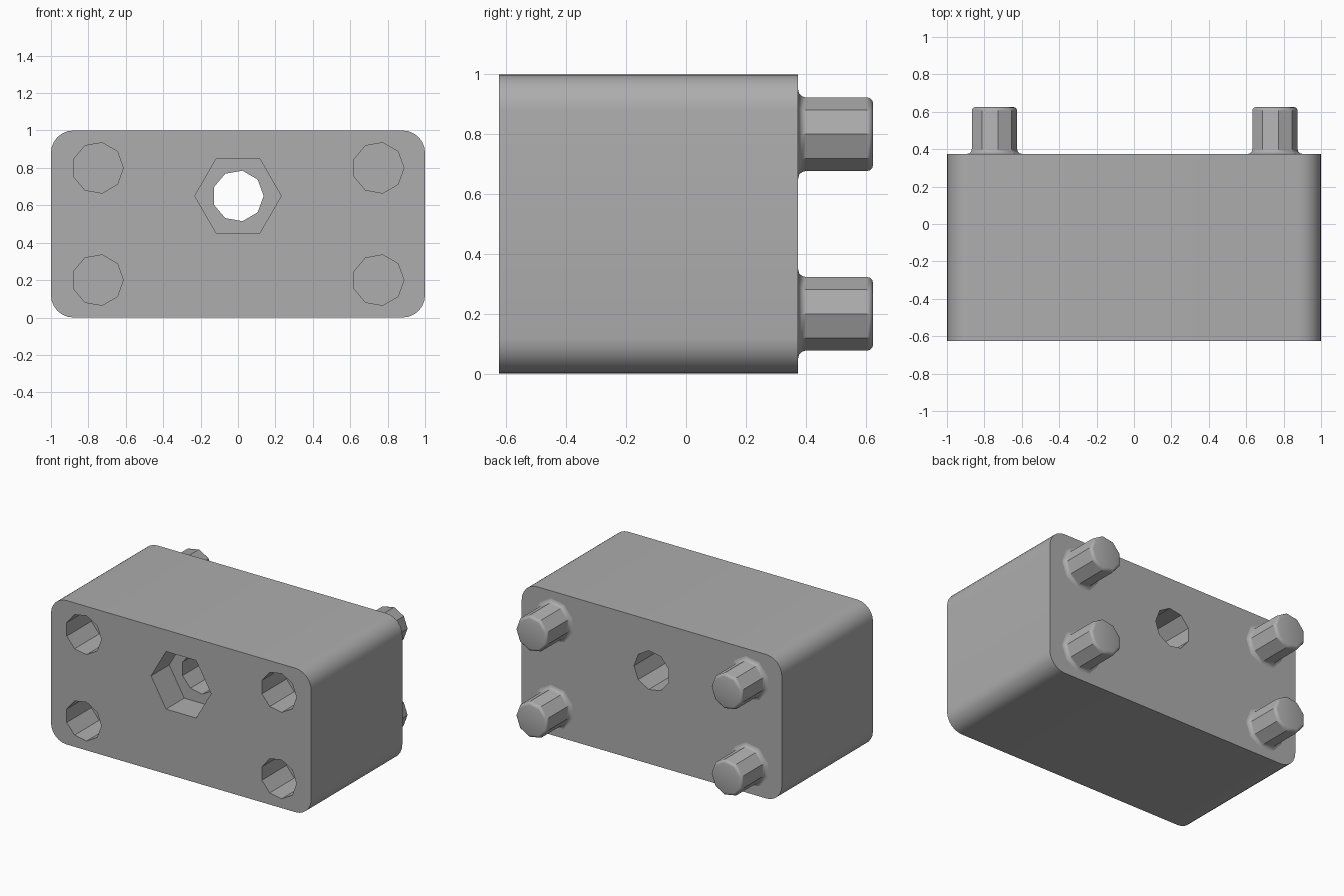
import bpy, bmesh, math
from mathutils import Matrix

cube = bpy.data.objects.get("Cube")
if cube:
    bpy.data.objects.remove(cube)

FRONT, BACK, TIP = -0.625, 0.375, 0.625
CORNERS = [(x, z) for x in (-0.75, 0.75) for z in (0.2, 0.8)]

grey = bpy.data.materials.new("plain grey")
grey.use_nodes = True
colour = (0.42, 0.42, 0.42, 1)
grey.diffuse_color = colour
grey.node_tree.nodes["Principled BSDF"].inputs["Base Color"].default_value = colour


def loft(name, rings, sides, x, z, turn=0.0):
    """Capped polygonal shaft along y; rings are (y, radius)."""
    bm = bmesh.new()
    loops = []
    for y, r in rings:
        angles = [turn + math.tau * i / sides for i in range(sides)]
        loops.append([bm.verts.new((x + r * math.cos(a), y, z + r * math.sin(a)))
                      for a in angles])
    for a, b in zip(loops, loops[1:]):
        for i in range(sides):
            j = (i + 1) % sides
            bm.faces.new((a[i], a[j], b[j], b[i]))
    bm.faces.new(loops[0])
    bm.faces.new(loops[-1])
    bmesh.ops.recalc_face_normals(bm, faces=bm.faces)
    mesh = bpy.data.meshes.new(name)
    bm.to_mesh(mesh)
    bm.free()
    mesh.materials.append(grey)
    obj = bpy.data.objects.new(name, mesh)
    bpy.context.collection.objects.link(obj)
    return obj


def shade(obj, degrees):
    bpy.ops.object.select_all(action='DESELECT')
    obj.select_set(True)
    bpy.context.view_layer.objects.active = obj
    bpy.ops.object.shade_smooth_by_angle(angle=math.radians(degrees))


# Block with four rounded long edges
bm = bmesh.new()
bmesh.ops.create_cube(bm, size=1, matrix=Matrix.Translation((0, (FRONT + BACK) / 2, 0.5))
                      @ Matrix.Diagonal((2, BACK - FRONT, 1, 1)))
long_edges = [e for e in bm.edges if abs(e.verts[0].co.y - e.verts[1].co.y) > 0.5]
bmesh.ops.bevel(bm, geom=long_edges, offset=0.12, segments=6, profile=0.5, affect='EDGES')
mesh = bpy.data.meshes.new("block")
bm.to_mesh(mesh)
bm.free()
mesh.materials.append(grey)
block = bpy.data.objects.new("block", mesh)
bpy.context.collection.objects.link(block)

# Sockets, hexagonal nut recess and through hole
cutters = [loft("socket_cutter", [(FRONT - 0.1, 0.137), (FRONT + 0.27, 0.137)], 9, x, z)
           for x, z in CORNERS]
cutters.append(loft("nut_cutter", [(FRONT - 0.1, 0.231), (FRONT + 0.2, 0.231)], 6, 0, 0.65))
cutters.append(loft("hole_cutter", [(FRONT + 0.1, 0.137), (BACK + 0.1, 0.137)], 9, 0, 0.65))
for cutter in cutters:
    mod = block.modifiers.new(cutter.name, 'BOOLEAN')
    mod.operation = 'DIFFERENCE'
    mod.solver = 'EXACT'
    mod.object = cutter
    bpy.context.view_layer.objects.active = block
    bpy.ops.object.modifier_apply(modifier=mod.name)
    bpy.data.objects.remove(cutter)
shade(block, 30)

# Pegs with a flared root and a rounded tip
R, FILLET, ROUND = 0.125, 0.025, 0.02
steps = [math.radians(a) for a in (0, 30, 60, 90)]
profile = [(BACK - 0.01, R + FILLET)]
profile += [(BACK + FILLET * (1 - math.cos(a)), R + FILLET * (1 - math.sin(a))) for a in steps]
profile += [(TIP - ROUND * (1 - math.sin(a)), R - ROUND * (1 - math.cos(a))) for a in steps]
for x, z in CORNERS:
    side = "left" if x > 0 else "right"
    level = "upper" if z > 0.5 else "lower"
    shade(loft(f"{level}_{side}_peg", profile, 9, x, z), 35)
